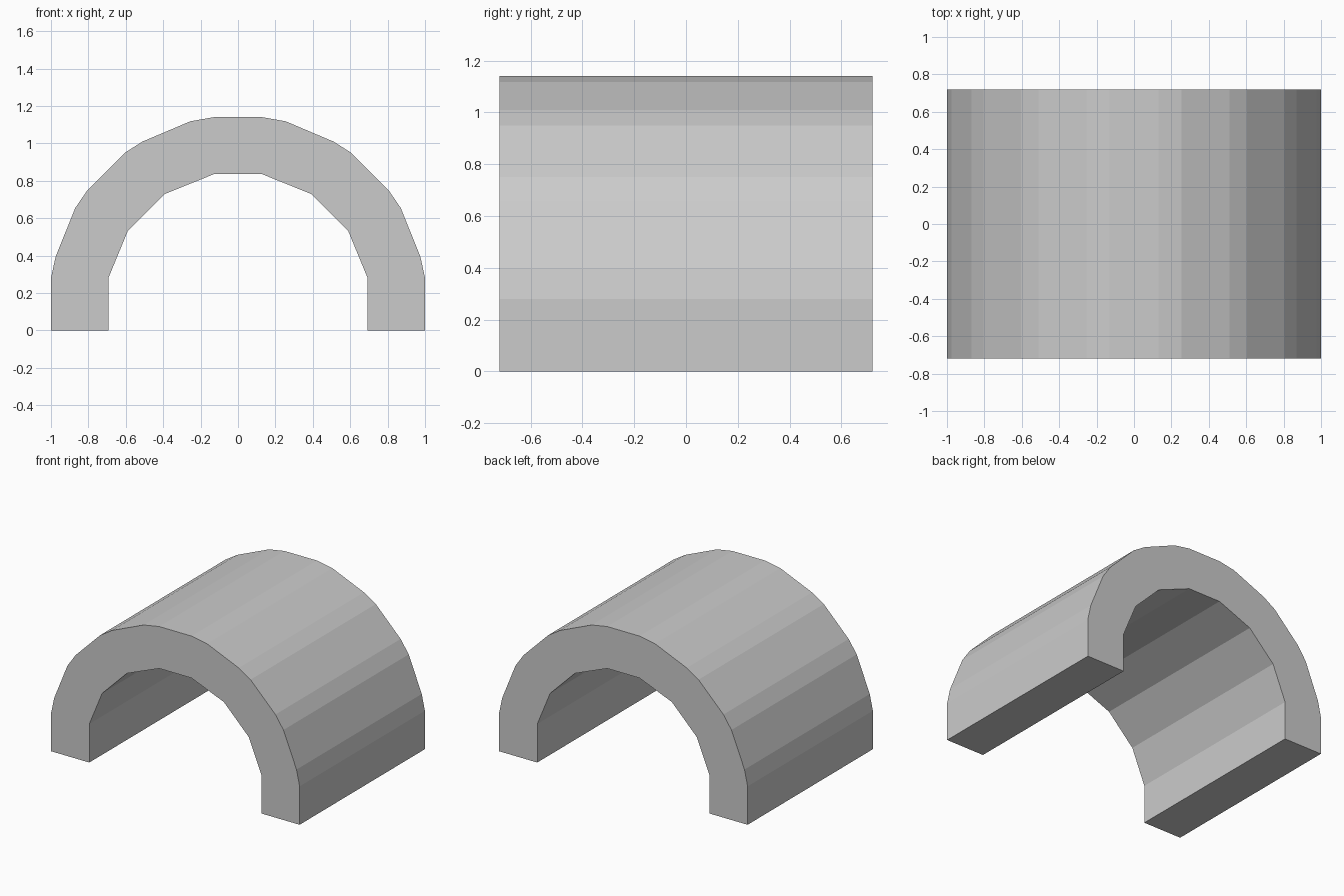
import bpy
import bmesh

cube = bpy.data.objects.get("Cube")
if cube:
    bpy.data.objects.remove(cube, do_unlink=True)

HALF_DEPTH = 0.72

# Right half of the arch section, each from the foot up to the crown
outer = [(1, 0), (1, 0.28), (0.975, 0.395), (0.87, 0.655), (0.805, 0.75),
         (0.605, 0.95), (0.51, 1.01), (0.255, 1.118), (0.13, 1.14)]
inner = [(0.693, 0), (0.693, 0.28), (0.59, 0.53), (0.39, 0.73), (0.13, 0.835)]


def mirrored(half):
    """Continue a half profile down the other side."""
    return half + [(-x, z) for x, z in reversed(half)]


# Plain grey material
grey = bpy.data.materials.new("plain_grey")
grey.use_nodes = True
colour = (0.6, 0.6, 0.6, 1)
grey.diffuse_color = colour
grey.node_tree.nodes["Principled BSDF"].inputs["Base Color"].default_value = colour

# Closed section extruded from front to back
section = mirrored(outer) + mirrored(inner)[::-1]
bm = bmesh.new()
face = bm.faces.new([bm.verts.new((x, -HALF_DEPTH, z)) for x, z in section])
result = bmesh.ops.extrude_face_region(bm, geom=[face], use_keep_orig=True)
back = [v for v in result["geom"] if isinstance(v, bmesh.types.BMVert)]
bmesh.ops.translate(bm, verts=back, vec=(0, 2 * HALF_DEPTH, 0))
bmesh.ops.recalc_face_normals(bm, faces=bm.faces)

mesh = bpy.data.meshes.new("arched_tunnel")
bm.to_mesh(mesh)
bm.free()
mesh.materials.append(grey)
arch = bpy.data.objects.new("arched_tunnel", mesh)
bpy.context.collection.objects.link(arch)
